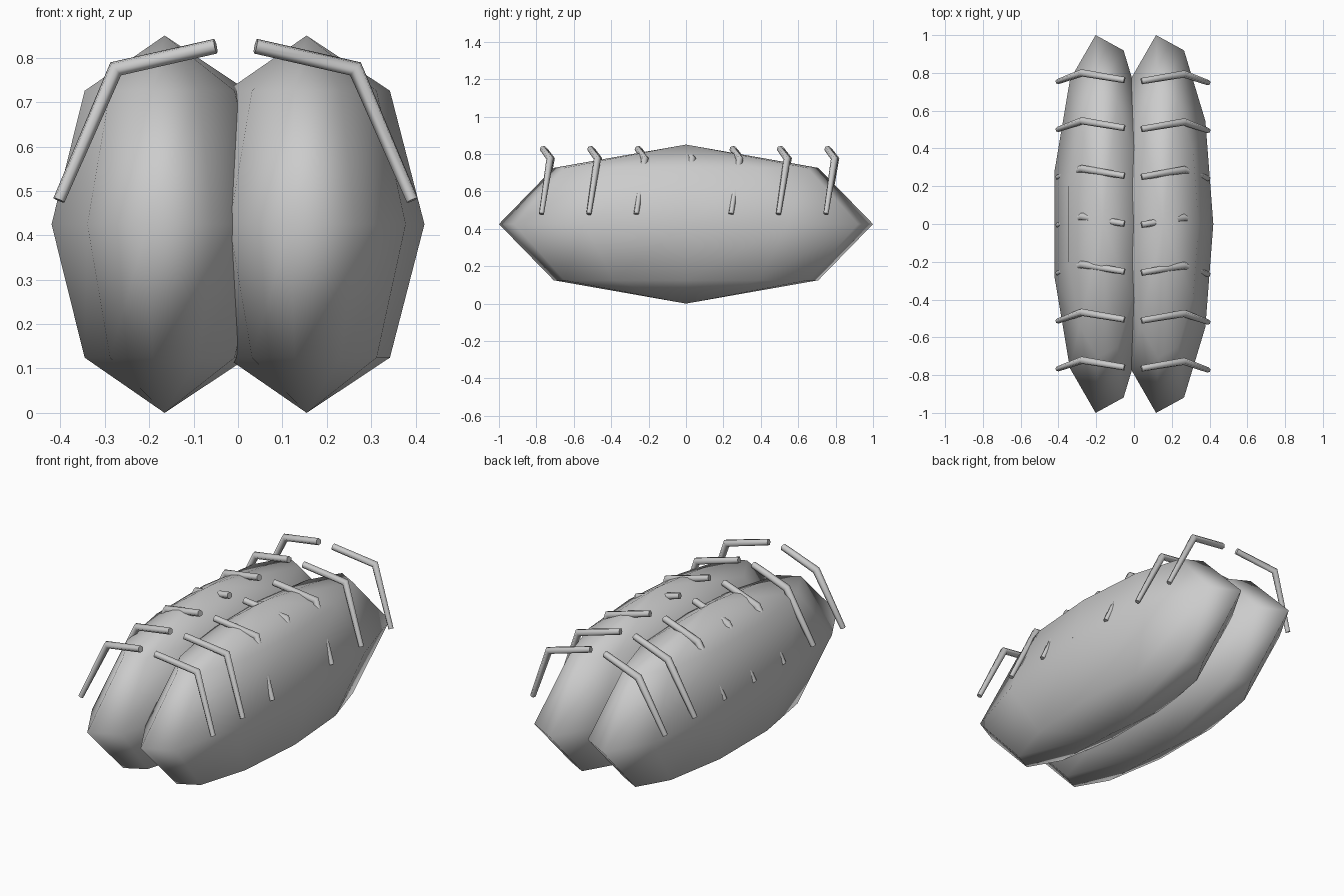
import bpy, bmesh, math
from mathutils import Vector

if "Cube" in bpy.data.objects:
    bpy.data.objects.remove(bpy.data.objects["Cube"])

grey = bpy.data.materials.new("plain grey")
grey.diffuse_color = (0.6, 0.6, 0.6, 1)
grey.use_nodes = True
grey.node_tree.nodes["Principled BSDF"].inputs["Base Color"].default_value = grey.diffuse_color
SHIFT = -0.0054


def finish(bm, name):
    bmesh.ops.recalc_face_normals(bm, faces=bm.faces)
    for f in bm.faces:
        f.smooth = True
    mesh = bpy.data.meshes.new(name)
    bm.to_mesh(mesh)
    bm.free()
    mesh.materials.append(grey)
    obj = bpy.data.objects.new(name, mesh)
    bpy.context.collection.objects.link(obj)
    return obj


def skin(bm, loops):
    for a, b in zip(loops, loops[1:]):
        n = len(a)
        for i in range(n):
            j = (i + 1) % n
            bm.faces.new((a[i], a[j], b[j], b[i]))


# Long pod: coarse ellipsoid with 11 sides and 4 bands
def pod(name, x, rx=0.2654, ry=1.0103, rz=0.425, sides=11):
    bm = bmesh.new()
    loops = []
    for lat in (-math.pi / 4, 0, math.pi / 4):
        loops.append([bm.verts.new((
            x + rx * math.cos(lat) * math.cos(2 * math.pi * i / sides),
            ry * math.cos(lat) * math.sin(2 * math.pi * i / sides),
            rz + rz * math.sin(lat))) for i in range(sides)])
    skin(bm, loops)
    for z, ring in ((0, loops[0]), (2 * rz, loops[-1])):
        pole = bm.verts.new((x, 0, z))
        for i in range(sides):
            bm.faces.new((ring[i], ring[(i + 1) % sides], pole))
    return finish(bm, name)


# Bent leg: mitred tube through three points
def leg(name, side, y, sides=6):
    pts = [Vector((SHIFT + side * px, y + py, pz)) for px, py, pz in
           ((0.045, -0.005, 0.826), (0.27, 0.033, 0.775), (0.398, -0.013, 0.479))]
    radii = (0.0175, 0.02, 0.014)
    d1 = (pts[1] - pts[0]).normalized()
    d2 = (pts[2] - pts[1]).normalized()
    axis = d1.cross(d2).normalized()
    bm = bmesh.new()
    loops = []
    for p, d, r in zip(pts, (d1, (d1 + d2).normalized(), d2), radii):
        across = d.cross(axis).normalized()
        loops.append([bm.verts.new(
            p + r * (math.cos(t) * across + math.sin(t) * axis))
            for t in (2 * math.pi * i / sides for i in range(sides))])
    skin(bm, loops)
    bm.faces.new(loops[0])
    bm.faces.new(loops[-1])
    obj = finish(bm, name)
    bpy.ops.object.select_all(action='DESELECT')
    obj.select_set(True)
    bpy.context.view_layer.objects.active = obj
    bpy.ops.object.shade_smooth_by_angle(angle=math.radians(65))


pod("left_pod", SHIFT - 0.16)
pod("right_pod", SHIFT + 0.16)

# Seven pairs of legs, evenly spaced along the pods
for i in range(7):
    y = -0.757 + i * 0.2535
    leg(f"left_leg_{i + 1}", -1, y + 0.003)
    leg(f"right_leg_{i + 1}", 1, y - 0.003)
